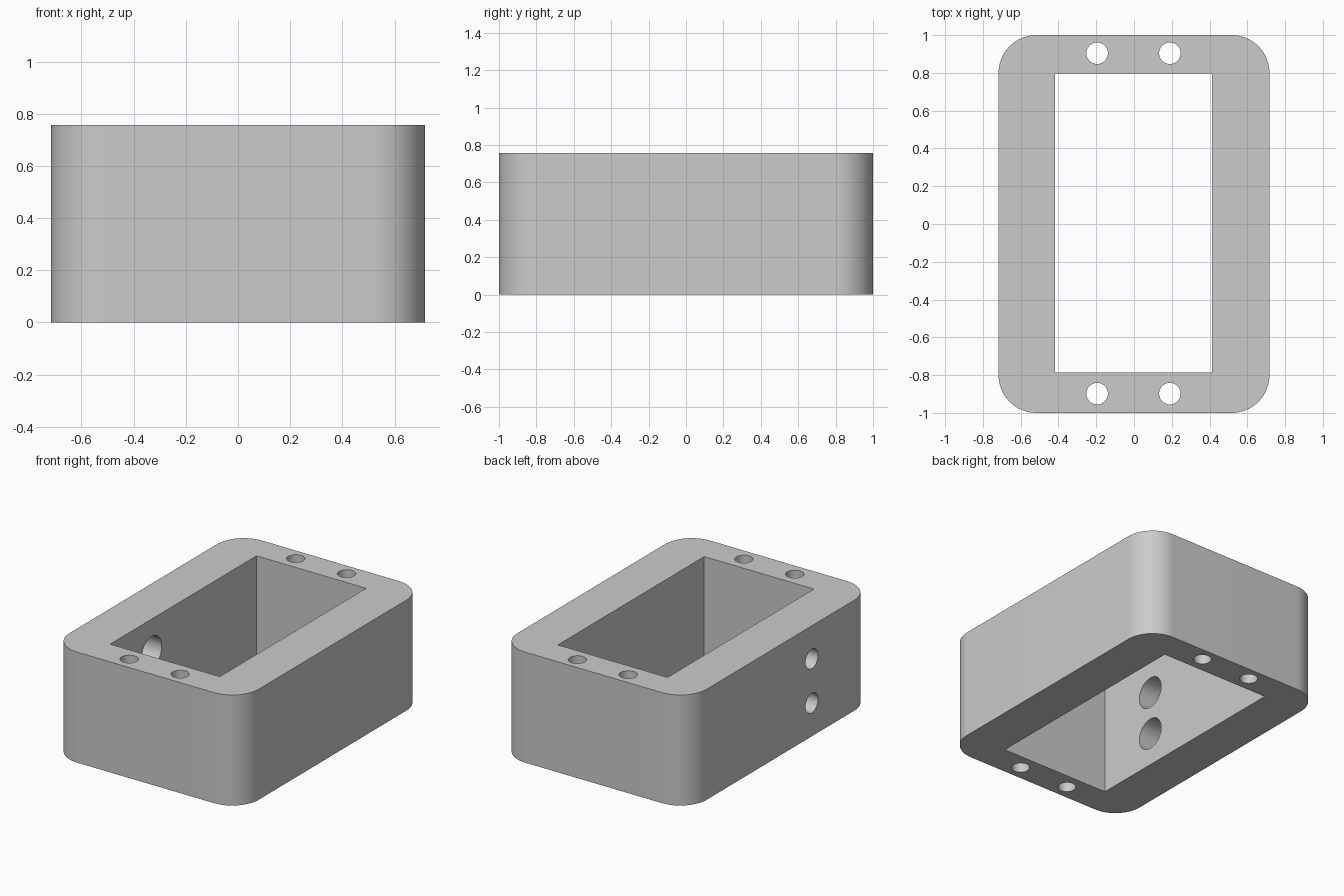
import bpy, bmesh, math
from mathutils import Matrix, Vector

old = bpy.data.objects.get("Cube")
if old:
    bpy.data.objects.remove(old, do_unlink=True)

HALF_X, HALF_Y, HEIGHT, CORNER = 0.717, 1.0, 0.757, 0.2
POCKET_X, POCKET_Y = (-0.418, 0.413), (-0.787, 0.797)

grey = bpy.data.materials.new("plain grey")
grey.use_nodes = True
colour = (0.6, 0.6, 0.6, 1)
grey.diffuse_color = colour
grey.node_tree.nodes["Principled BSDF"].inputs["Base Color"].default_value = colour


def make_object(name, bm):
    bmesh.ops.recalc_face_normals(bm, faces=bm.faces)
    mesh = bpy.data.meshes.new(name)
    bm.to_mesh(mesh)
    bm.free()
    mesh.materials.append(grey)
    obj = bpy.data.objects.new(name, mesh)
    bpy.context.collection.objects.link(obj)
    return obj


def prism(name, outline, z0, z1):
    bm = bmesh.new()
    base = bm.faces.new([bm.verts.new((x, y, z0)) for x, y in outline])
    top = bmesh.ops.extrude_face_region(bm, geom=[base])["geom"]
    verts = [v for v in top if isinstance(v, bmesh.types.BMVert)]
    bmesh.ops.translate(bm, verts=verts, vec=(0, 0, z1 - z0))
    return make_object(name, bm)


def drill(name, start, end, radius):
    start, end = Vector(start), Vector(end)
    axis = end - start
    turn = axis.to_track_quat("Z", "Y").to_matrix().to_4x4()
    bm = bmesh.new()
    bmesh.ops.create_cone(bm, cap_ends=True, segments=48, radius1=radius,
                          radius2=radius, depth=axis.length,
                          matrix=Matrix.Translation((start + end) / 2) @ turn)
    return make_object(name, bm)


# Rounded block
outline = []
for quarter, (sx, sy) in enumerate([(1, 1), (-1, 1), (-1, -1), (1, -1)]):
    for step in range(17):
        a = math.pi / 2 * (quarter + step / 16)
        outline.append((sx * (HALF_X - CORNER) + CORNER * math.cos(a),
                        sy * (HALF_Y - CORNER) + CORNER * math.sin(a)))
body = prism("housing_frame", outline, 0, HEIGHT)

# Rectangular opening through the block
(x0, x1), (y0, y1) = POCKET_X, POCKET_Y
cutters = [prism("pocket_cutter", [(x0, y0), (x1, y0), (x1, y1), (x0, y1)],
                 -0.1, HEIGHT + 0.1)]

# Vertical screw holes in both end walls
for x in (-0.195, 0.19):
    for y in (-0.898, 0.904):
        cutters.append(drill("screw_hole_cutter", (x, y, -0.1),
                             (x, y, HEIGHT + 0.1), 0.057))

# Side wall holes, wider on the inner side
for z in (0.228, 0.53):
    y = -0.337
    cutters.append(drill("side_hole_cutter", (-0.9, y, z), (-0.3, y, z), 0.067))
    cutters.append(drill("counterbore_cutter", (-0.62, y, z), (-0.3, y, z), 0.108))

# Cut everything and tidy up
bpy.context.view_layer.objects.active = body
for cutter in cutters:
    cutter.hide_render = True
    mod = body.modifiers.new("cut", "BOOLEAN")
    mod.operation = "DIFFERENCE"
    mod.solver = "EXACT"
    mod.object = cutter
    bpy.ops.object.modifier_apply(modifier=mod.name)
    bpy.data.objects.remove(cutter, do_unlink=True)

bpy.ops.object.select_all(action="DESELECT")
body.select_set(True)
bpy.ops.object.shade_smooth_by_angle(angle=math.radians(30))
